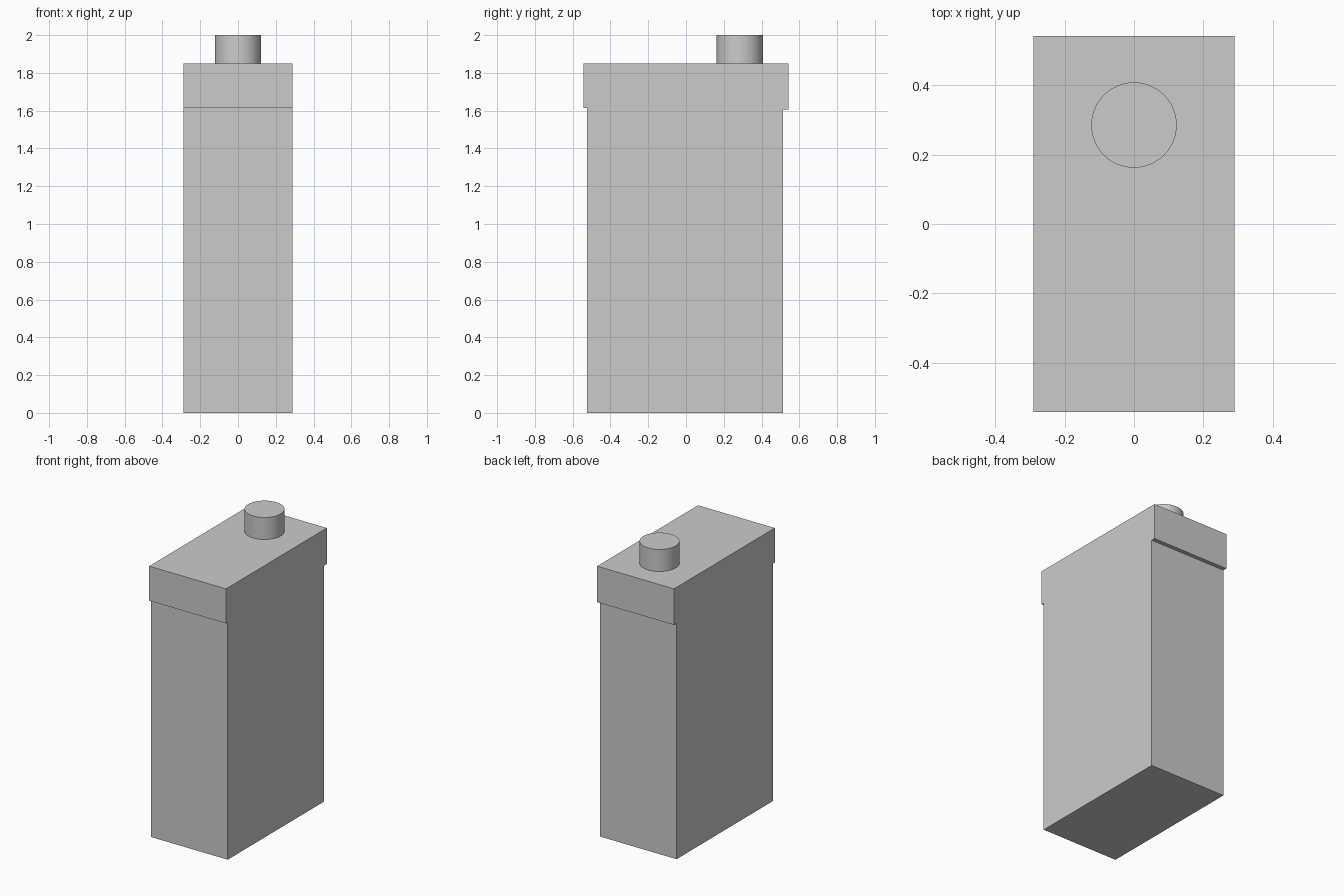
import bpy, bmesh

if "Cube" in bpy.data.objects:
    bpy.data.objects.remove(bpy.data.objects["Cube"])

HALF_W = 0.289   # half width along x
TOP = 1.85       # top of the box

# Box body with overhanging lid: side profile (y, z) extruded along x
profile = [(-0.523, 0), (0.514, 0), (0.514, 1.605), (0.542, 1.605),
           (0.542, TOP), (-0.542, TOP), (-0.542, 1.615), (-0.523, 1.615)]
bm = bmesh.new()
face = bm.faces.new([bm.verts.new((-HALF_W, y, z)) for y, z in profile])
ext = bmesh.ops.extrude_face_region(bm, geom=[face], use_keep_orig=True)
verts = [g for g in ext["geom"] if isinstance(g, bmesh.types.BMVert)]
bmesh.ops.translate(bm, verts=verts, vec=(2 * HALF_W, 0, 0))
bmesh.ops.recalc_face_normals(bm, faces=bm.faces)
mesh = bpy.data.meshes.new("carton_body")
bm.to_mesh(mesh)
bm.free()
bpy.context.collection.objects.link(bpy.data.objects.new("carton_body", mesh))

# Round screw cap on the top, towards the back
bpy.ops.mesh.primitive_cylinder_add(vertices=48, radius=0.123, depth=2.0 - TOP,
                                    location=(0, 0.285, (2.0 + TOP) / 2))
cap = bpy.context.object
cap.name = "screw_cap"
bpy.ops.object.shade_smooth_by_angle()
